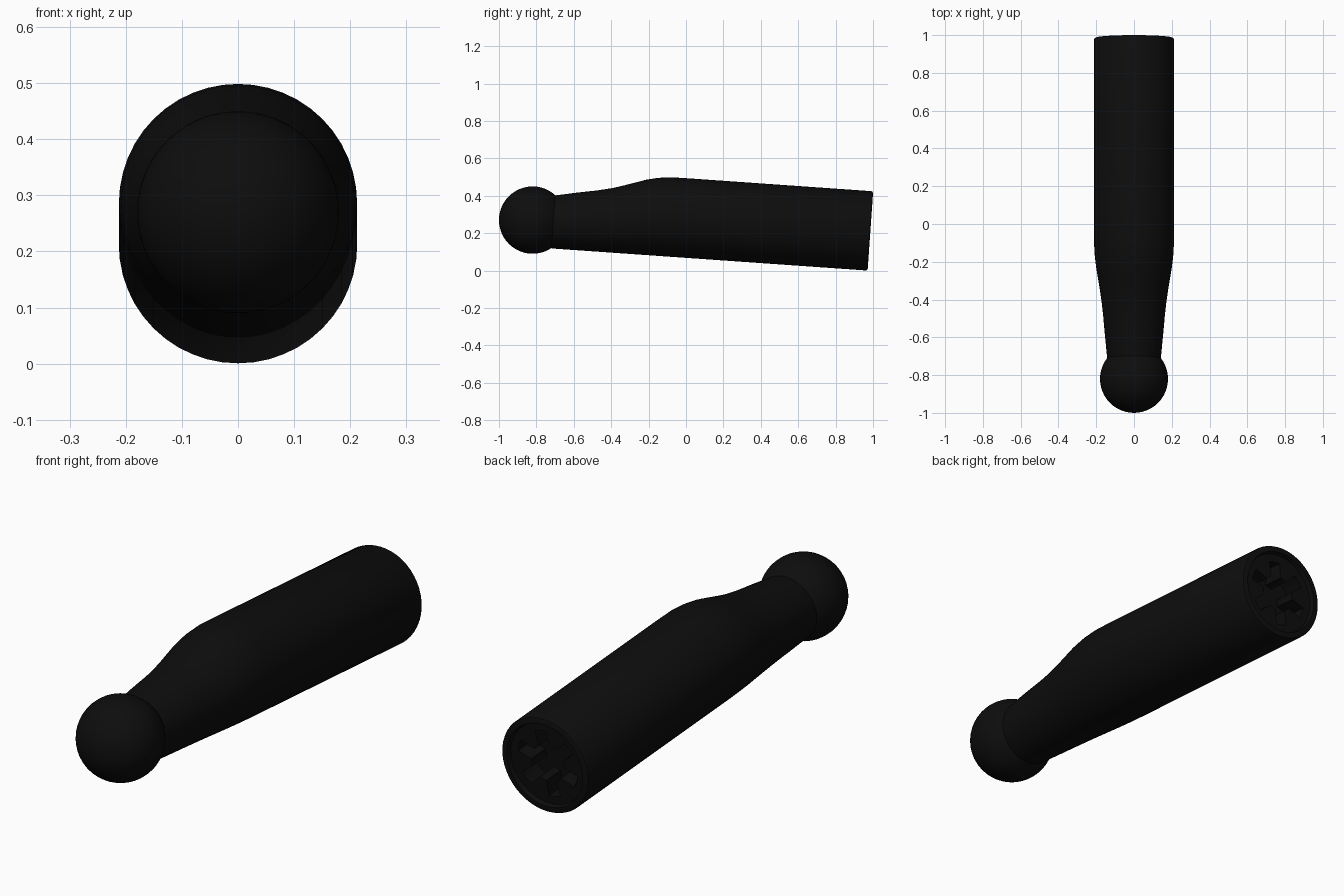
import bpy, bmesh, math
from mathutils import Vector

cube = bpy.data.objects.get("Cube")
if cube:
    bpy.data.objects.remove(cube, do_unlink=True)

black = bpy.data.materials.new("matte black")
black.use_nodes = True
color = (0.004, 0.004, 0.004, 1)
black.diffuse_color = color
bsdf = black.node_tree.nodes["Principled BSDF"]
bsdf.inputs["Base Color"].default_value = color
bsdf.inputs["Roughness"].default_value = 0.6

SEGMENTS = 48
TILT = math.atan(0.07)
BODY_RADIUS = 0.2125
END = 0.971


def finish(bm, name):
    bmesh.ops.recalc_face_normals(bm, faces=bm.faces)
    mesh = bpy.data.meshes.new(name)
    bm.to_mesh(mesh)
    bm.free()
    obj = bpy.data.objects.new(name, mesh)
    bpy.context.collection.objects.link(obj)
    mesh.materials.append(black)
    bpy.ops.object.select_all(action="DESELECT")
    obj.select_set(True)
    bpy.context.view_layer.objects.active = obj
    bpy.ops.object.shade_smooth_by_angle(angle=math.radians(35))
    return obj


def ring(bm, y, radius, lift, lobe=0.0):
    """Circle square to the sloping underside; lobe cuts notches into it."""
    normal = Vector((0, math.sin(TILT), math.cos(TILT)))
    base = Vector((0, y, 0.117 - 0.07 * (y + 0.7)))
    verts = []
    for i in range(SEGMENTS):
        a = 2 * math.pi * i / SEGMENTS
        r = radius - (lobe if i % 8 >= 4 else 0)
        verts.append(bm.verts.new(
            base + normal * (lift + r * math.cos(a)) + Vector((r * math.sin(a), 0, 0))))
    return verts


# Handle: tapered neck, straight grip, rounded rim and notched end socket
neck = [(-0.72, 0.142), (-0.6, 0.154), (-0.5, 0.163), (-0.42, 0.172),
        (-0.36, 0.181), (-0.3, 0.191), (-0.24, 0.201), (-0.18, 0.208),
        (-0.11, 0.212), (-0.04, BODY_RADIUS)]
bm = bmesh.new()
rings = [ring(bm, y, r, r) for y, r in neck]
for y, r, lobe in [(END - 0.01, BODY_RADIUS, 0), (END - 0.003, 0.2095, 0),
                   (END, 0.203, 0), (END, 0.185, 0), (END - 0.02, 0.18, 0),
                   (END - 0.02, 0.145, 0.065), (END - 0.12, 0.145, 0.065)]:
    rings.append(ring(bm, y, r, BODY_RADIUS, lobe))
for a, b in zip(rings, rings[1:]):
    for i in range(SEGMENTS):
        j = (i + 1) % SEGMENTS
        bm.faces.new((a[i], a[j], b[j], b[i]))
bm.faces.new(rings[0])
bm.faces.new(rings[-1])
finish(bm, "handle")

# Ball on the front end
bm = bmesh.new()
bmesh.ops.create_uvsphere(bm, u_segments=48, v_segments=24, radius=0.18)
bmesh.ops.translate(bm, verts=bm.verts, vec=(0, -0.82, 0.27))
finish(bm, "ball_end")
